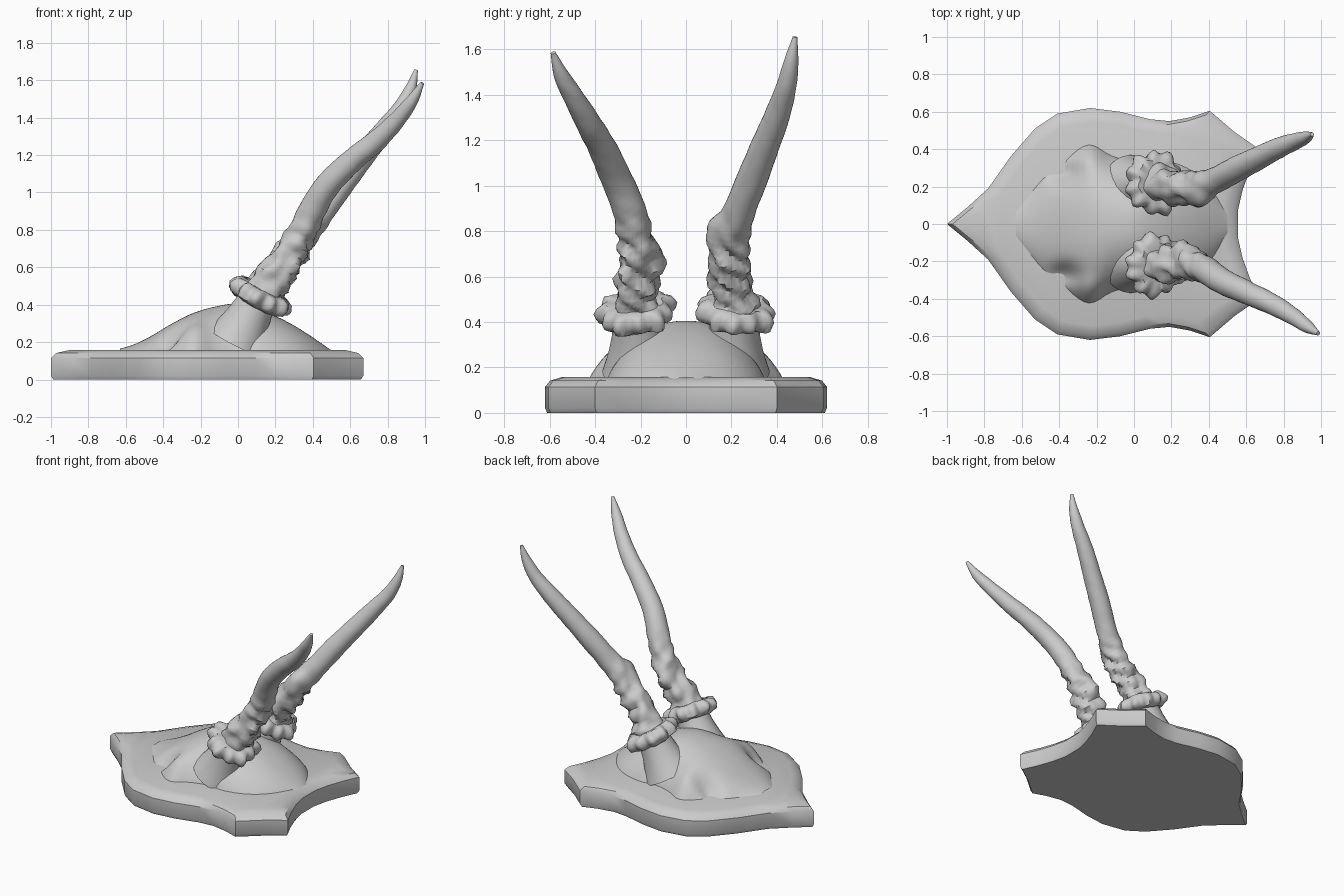
import bpy, bmesh, math
from mathutils import Vector, noise

if "Cube" in bpy.data.objects:
    bpy.data.objects.remove(bpy.data.objects["Cube"])


def finish(name, bm, angle=40):
    bmesh.ops.recalc_face_normals(bm, faces=bm.faces)
    mesh = bpy.data.meshes.new(name)
    bm.to_mesh(mesh)
    bm.free()
    ob = bpy.data.objects.new(name, mesh)
    bpy.context.collection.objects.link(ob)
    bpy.ops.object.select_all(action='DESELECT')
    ob.select_set(True)
    bpy.context.view_layer.objects.active = ob
    bpy.ops.object.shade_smooth_by_angle(angle=math.radians(angle))
    return ob


def skin(bm, rings):
    """Bridge equal closed rings of points and cap both ends."""
    vs = [[bm.verts.new(p) for p in r] for r in rings]
    n = len(vs[0])
    for a, b in zip(vs, vs[1:]):
        for i in range(n):
            j = (i + 1) % n
            bm.faces.new((a[i], a[j], b[j], b[i]))
    bm.faces.new(vs[0][::-1])
    bm.faces.new(vs[-1])


def spline(pts, steps):
    """Catmull-Rom resampling of a list of tuples."""
    P = [Vector(p) for p in pts]
    P = [P[0] * 2 - P[1]] + P + [P[-1] * 2 - P[-2]]
    out = []
    for a, b, c, d in zip(P, P[1:], P[2:], P[3:]):
        for k in range(steps):
            t = k / steps
            out.append((b * 2 + (c - a) * t + (a * 2 - b * 5 + c * 4 - d) * t * t
                        + (b * 3 - a - c * 3 + d) * t ** 3) / 2)
    return out + [P[-2]]


def ring(center, axis, radius, n):
    """Circle of points around an axis; radius may depend on angle."""
    t = axis.normalized()
    u = Vector((0, 1, 0)).cross(t).normalized()
    v = t.cross(u)
    f = radius if callable(radius) else (lambda a: radius)
    return [center + (u * math.cos(a) + v * math.sin(a)) * f(a)
            for a in (2 * math.pi * k / n for k in range(n))]


# Shield-shaped plaque with a chamfered upper rim
half = [(-.89, .09), (-.78, .19), (-.66, .36), (-.53, .51), (-.41, .59), (-.235, .62),
        (-.075, .6), (.085, .56), (.19, .55), (.3, .57), (.405, .605), (.54, .49),
        (.67, .40), (.62, .29), (.58, .18), (.555, .07)]
outline = [(-1, 0)] + half + [(x, -y) for x, y in reversed(half)]
bm = bmesh.new()
skin(bm, [[(-.15 + (x + .15) * s, y * s, z) for x, y in outline]
          for s, z in ((.985, 0), (1, .02), (1, .115), (.965, .142), (.88, .158))])
finish("plaque", bm, 35)

# Skull cap: height field lofted along x (x, half width, height)
stations = spline([(-.63, .10, .165), (-.55, .19, .19), (-.46, .29, .235), (-.36, .36, .295),
                   (-.24, .43, .355), (-.12, .37, .39), (0, .34, .405), (.13, .35, .37),
                   (.28, .31, .30), (.4, .22, .225), (.5, .07, .155)], 4)
bm = bmesh.new()
N = 48
rows = []
for x, w, h in stations:
    row = []
    for k in range(N + 1):
        t = -math.cos(math.pi * k / N)
        y = w * t
        z = .14 + (h - .14) * max(0, 1 - abs(t) ** 2.3) ** .8
        # eye socket hollow and its raised brow
        d = ((x + .37) / .07) ** 2 + ((abs(y) - .27) / .055) ** 2
        z -= .06 * math.exp(-d)
        d = ((x + .24) / .06) ** 2 + ((abs(y) - .34) / .06) ** 2
        z += .02 * math.exp(-d)
        row.append(bm.verts.new((x, y, max(z, .13))))
    rows.append(row)
for a, b in zip(rows, rows[1:]):
    for i in range(N):
        bm.faces.new((a[i], a[i + 1], b[i + 1], b[i]))
finish("skull_cap", bm, 60)

# Antler paths (x, y, z, radius) and one spur point each
antlers = {
    "left": (1, [(.12, .22, .44, .10), (.19, .205, .55, .09), (.28, .19, .68, .085),
                 (.36, .20, .79, .078), (.44, .235, .89, .07), (.55, .295, 1.04, .068),
                 (.66, .35, 1.18, .062), (.77, .405, 1.32, .055), (.87, .445, 1.45, .043),
                 (.925, .465, 1.56, .03), (.952, .48, 1.655, .01)], (.36, .12, .82)),
    "right": (-1, [(.12, -.22, .44, .10), (.19, -.215, .55, .09), (.28, -.215, .68, .083),
                   (.345, -.225, .79, .076), (.405, -.26, .92, .072), (.48, -.31, 1.04, .068),
                   (.61, -.37, 1.17, .062), (.75, -.435, 1.285, .055), (.86, -.50, 1.40, .044),
                   (.93, -.55, 1.49, .033), (.985, -.585, 1.585, .011)], (.27, -.13, .68)),
}
for side, (s, path, spur) in antlers.items():
    # Bony stalk between skull and burr
    axis = Vector((.45, .12 * s, .88)).normalized()
    burr = Vector((.115, .22 * s, .445))
    bm = bmesh.new()
    foot = Vector((-.01, .2 * s, .2))
    skin(bm, [ring(foot.lerp(burr, t), axis, .17 - .12 * t + .05 * t * t, 24)
              for t in (0, .2, .4, .6, .8, 1)])
    finish(side + "_pedicle", bm, 60)

    # Knobbly burr ring
    bm = bmesh.new()
    rings = []
    for off, r, amp in ((-.045, .08, 0), (-.05, .125, .4), (-.03, .16, .9), (0, .168, 1),
                        (.03, .157, .9), (.05, .13, .5), (.045, .08, 0)):
        def lobe(a, r=r, amp=amp):
            return r + amp * (.014 * math.cos(11 * a + s) + .010 * math.sin(5 * a + 2 * s))
        pts = ring(burr + axis * off, axis, lobe, 66)
        rings.append([p + axis * amp * .022 * noise.noise(p * 16) for p in pts])
    skin(bm, rings)
    finish(side + "_burr", bm, 50)

    # Beam: rough and ridged low down, smooth toward the tip
    pts = spline(path, 5)
    bm = bmesh.new()
    rings = []
    for i, q in enumerate(pts):
        c = q.to_3d()
        tan = (pts[min(i + 1, len(pts) - 1)] - pts[max(i - 1, 0)]).to_3d()
        rough = min(1, max(.06, (.92 - c.z) / .2))
        loop = []
        for p in ring(c, tan, q[3], 28):
            out = (p - c).normalized()
            back = .6 + .4 * out.x
            bump = rough * (.034 * noise.noise(p * 13) + .016 * back * math.sin(c.z * 75 + 4 * out.y))
            bump += .045 * math.exp(-((p - Vector(spur)).length / .045) ** 2)
            loop.append(p + out * bump * min(1, q[3] / .05))
        rings.append(loop)
    skin(bm, rings)
    finish(side + "_antler", bm, 50)
